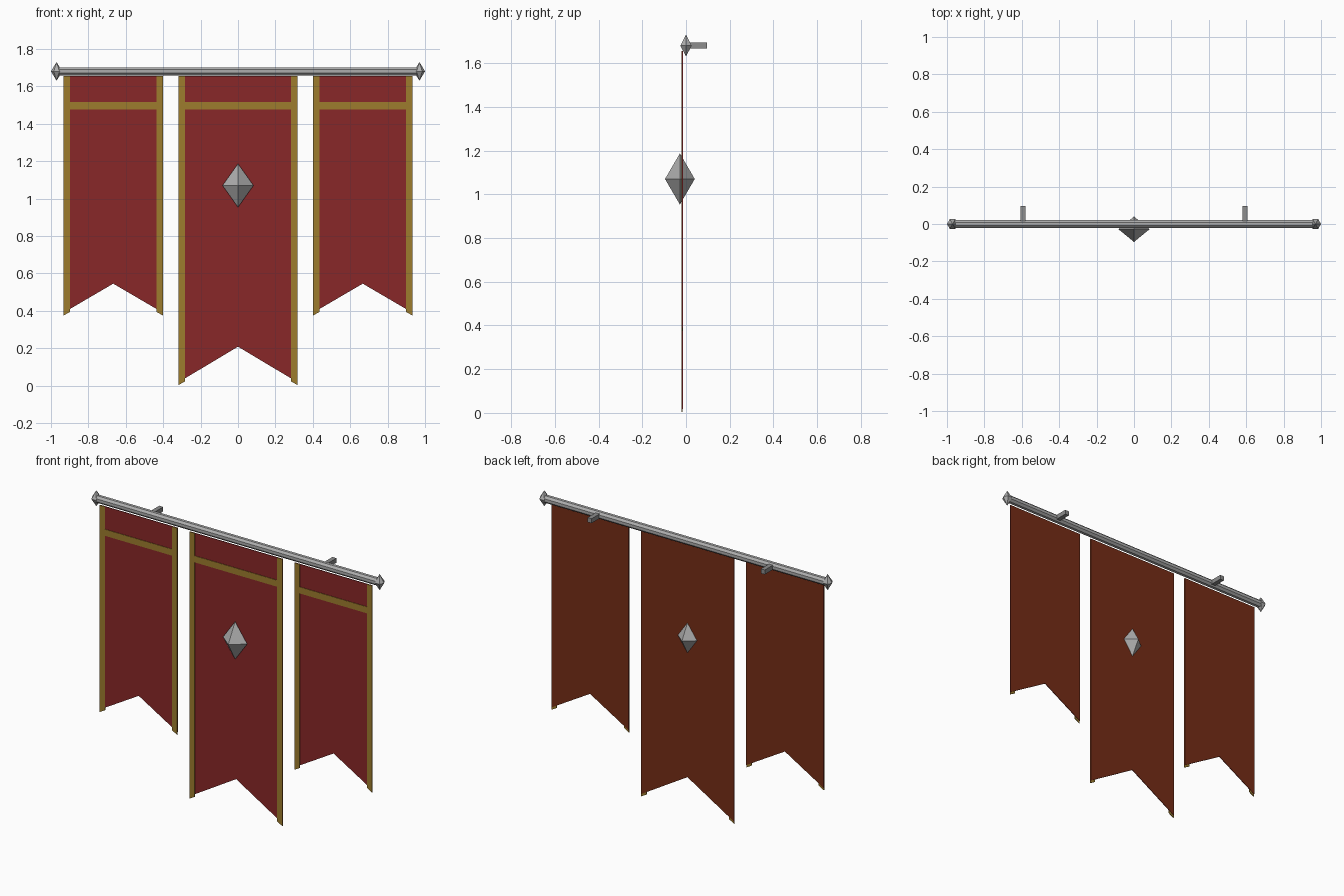
import bpy, bmesh, math
from mathutils import Matrix

if "Cube" in bpy.data.objects:
    bpy.data.objects.remove(bpy.data.objects["Cube"])


def material(name, rgb):
    m = bpy.data.materials.new(name)
    m.diffuse_color = (*rgb, 1)
    m.use_nodes = True
    m.node_tree.nodes["Principled BSDF"].inputs["Base Color"].default_value = m.diffuse_color
    return m


RED = material("red cloth", (0.25, 0.02, 0.021))
BROWN = material("brown lining", (0.18, 0.026, 0.008))
GOLD = material("gold trim", (0.34, 0.20, 0.026))
STEEL = material("steel", (0.42, 0.42, 0.42))
IRON = material("dark iron", (0.27, 0.27, 0.27))


def finish(bm, name, *mats):
    bmesh.ops.recalc_face_normals(bm, faces=bm.faces)
    me = bpy.data.meshes.new(name)
    bm.to_mesh(me)
    bm.free()
    for m in mats:
        me.materials.append(m)
    ob = bpy.data.objects.new(name, me)
    bpy.context.collection.objects.link(ob)
    return ob


def plate(name, outline, y0, y1, front, back=None):
    """Extrude an x-z outline from y0 to y1; the back face may differ."""
    bm = bmesh.new()
    f = bm.faces.new([bm.verts.new((x, y0, z)) for x, z in outline])
    r = bmesh.ops.extrude_face_region(bm, geom=[f], use_keep_orig=True)
    for v in r["geom"]:
        if isinstance(v, bmesh.types.BMVert):
            v.co.y = y1
    bmesh.ops.recalc_face_normals(bm, faces=bm.faces)
    if back:
        for g in bm.faces:
            g.material_index = int(g.normal.y > 0.5)
    return finish(bm, name, *([front, back] if back else [front]))


def crystal(name, sides, centre, rx, ry, h):
    """Two pyramids joined at their base."""
    bm = bmesh.new()
    ring = [bm.verts.new((rx * math.cos(a), ry * math.sin(a), 0))
            for a in (2 * math.pi * i / sides for i in range(sides))]
    for tip in (bm.verts.new((0, 0, h)), bm.verts.new((0, 0, -h))):
        for i in range(sides):
            bm.faces.new((ring[i], ring[(i + 1) % sides], tip))
    bmesh.ops.translate(bm, verts=bm.verts, vec=centre)
    return finish(bm, name, STEEL)


def banner(name, cx, half, low, notch):
    top, w, drop = 1.655, 0.035, 0.02
    tip = low + 0.015
    # swallow-tailed cloth with a brown lining
    plate(name + "_cloth", [(cx - half, top), (cx - half, tip), (cx, notch),
                            (cx + half, tip), (cx + half, top)],
          -0.018, -0.014, RED, BROWN)
    # gold edge strips with slanted ends
    for s, side in ((-1, "left"), (1, "right")):
        o, i = cx + s * half, cx + s * (half - w)
        plate(f"{name}_{side}_trim", [(o, top), (o, low), (i, low + drop), (i, top)],
              -0.021, -0.0165, GOLD)
    # gold cross band
    a = half - w
    plate(name + "_band", [(cx - a, 1.515), (cx - a, 1.475), (cx + a, 1.475), (cx + a, 1.515)],
          -0.021, -0.0165, GOLD)


banner("centre_banner", 0, 0.318, 0.003, 0.208)
banner("left_banner", -0.667, 0.265, 0.375, 0.545)
banner("right_banner", 0.667, 0.265, 0.375, 0.545)

# hanging pole
bm = bmesh.new()
bmesh.ops.create_cone(bm, cap_ends=True, segments=8, radius1=0.0235, radius2=0.0235, depth=1.92,
                      matrix=Matrix.Translation((0, 0, 1.68)) @ Matrix.Rotation(math.pi / 2, 4, 'Y')
                      @ Matrix.Rotation(math.pi / 8, 4, 'Z'))
finish(bm, "pole", STEEL)

# pole finials and wall brackets
for s, side in ((-1, "left"), (1, "right")):
    crystal(side + "_finial", 6, (s * 0.97, 0, 1.68), 0.03, 0.03, 0.05)
    bm = bmesh.new()
    bmesh.ops.create_cube(bm, size=1, matrix=Matrix.Translation((s * 0.593, 0.05, 1.68))
                          @ Matrix.Diagonal((0.027, 0.092, 0.028, 1)))
    finish(bm, side + "_bracket", IRON)

# emblem on the centre banner
crystal("emblem", 4, (0, -0.028, 1.07), 0.083, 0.068, 0.117)
